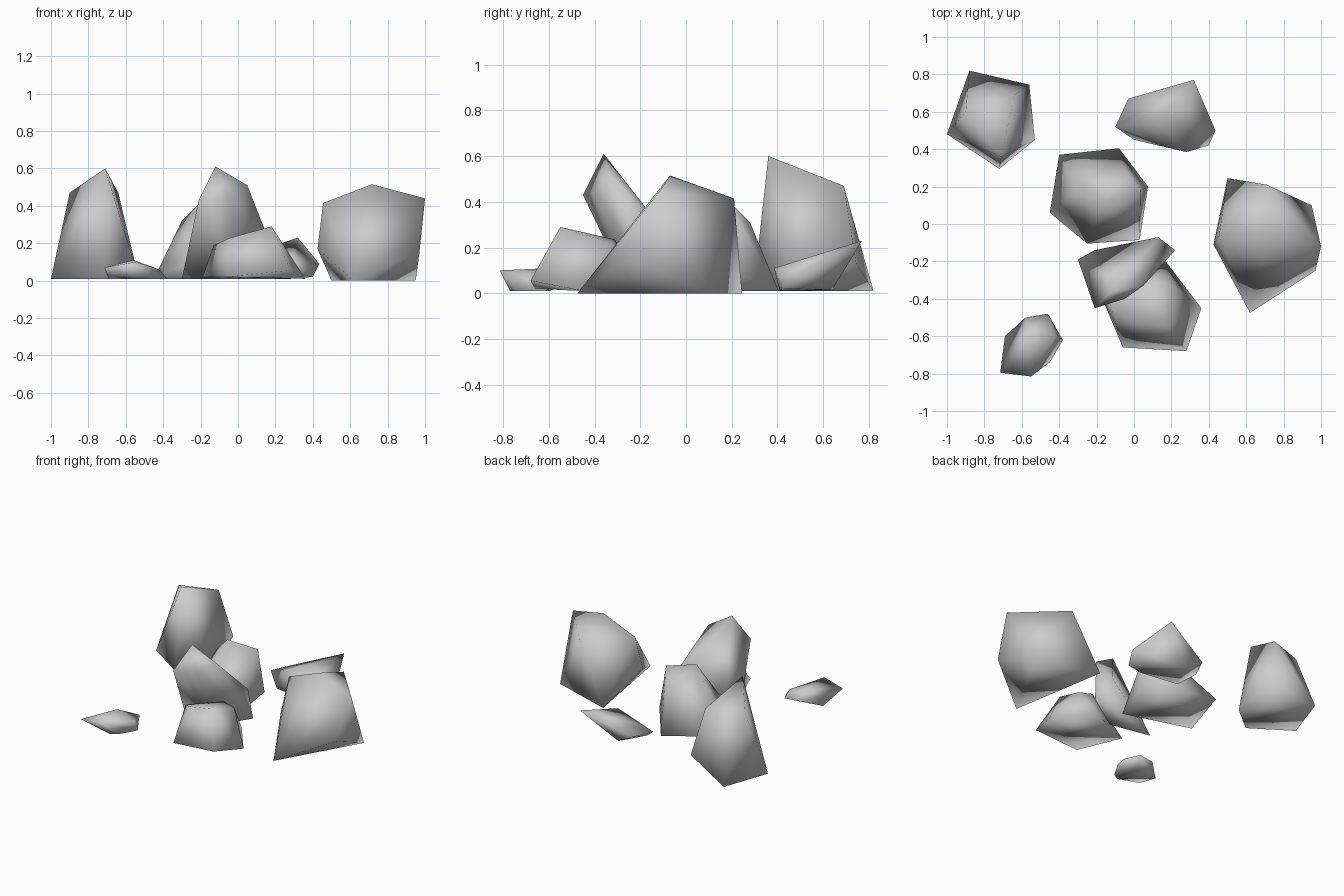
import bpy, bmesh

if "Cube" in bpy.data.objects:
    bpy.data.objects.remove(bpy.data.objects["Cube"])

stone = bpy.data.materials.new("grey stone")
stone.diffuse_color = (0.6, 0.6, 0.6, 1)
stone.use_nodes = True
stone.node_tree.nodes["Principled BSDF"].inputs["Base Color"].default_value = stone.diffuse_color


def rock(name, base, crown):
    """Chipped boulder: convex hull around its ground corners and upper corners."""
    bm = bmesh.new()
    for p in base + crown:
        bm.verts.new(p if len(p) == 3 else (*p, 0.01))
    hull = bmesh.ops.convex_hull(bm, input=bm.verts)
    loose = {v for v in hull["geom_interior"] + hull["geom_unused"]
             if isinstance(v, bmesh.types.BMVert) and not v.link_faces}
    bmesh.ops.delete(bm, geom=list(loose), context="VERTS")
    bmesh.ops.dissolve_limit(bm, angle_limit=0.03, verts=bm.verts, edges=bm.edges)
    bmesh.ops.recalc_face_normals(bm, faces=bm.faces)
    for f in bm.faces:
        f.smooth = True
    mesh = bpy.data.meshes.new(name)
    bm.to_mesh(mesh)
    bm.free()
    mesh.materials.append(stone)
    ob = bpy.data.objects.new(name, mesh)
    bpy.context.collection.objects.link(ob)


# Tall rock at the back left
rock("back_left_rock",
     [(-1, .48), (-.88, .82), (-.53, .45), (-.72, .295)],
     [(-.71, .36, .6), (-.9, .6, .47), (-.64, .69, .47), (-.56, .745, .13)])

# Blocky rock in the middle
rock("middle_rock",
     [(-.45, .06), (-.08, .405), (.03, -.085)],
     [(-.4, .37, .08), (.075, .2, .1), (-.25, -.105, .1),
      (-.17, .12, .45), (.035, .18, .41), (-.05, .28, .31), (-.3, .18, .32)])

# Thin slab leaning forward over the front rock
rock("leaning_slab",
     [(-.3, -.19), (-.21, -.14), (0, -.25)],
     [(.13, -.07, .24), (.22, -.14, .075), (-.21, -.45, .43), (-.12, -.36, .61),
      (.05, -.33, .51), (-.05, -.4, .44)])

# Wide rock at the front
rock("front_rock",
     [(-.06, -.66, .02), (.36, -.45), (.17, -.2, .02), (-.19, -.35, .02)],
     [(.28, -.68, .055), (.18, -.55, .29), (-.04, -.5, .23), (.1, -.31, .235),
      (.2, -.33, .22), (-.13, -.42, .19)])

# Low wedge at the back right, rising to the rear
rock("back_right_wedge",
     [(0, .45), (.28, .41), (.4, .42, .02), (.1, .64, .015)],
     [(-.1, .52, .09), (.32, .77, .23), (-.03, .67, .09), (.435, .5, .09),
      (.28, .385, .11), (.12, .55, .15)])

# Largest rock on the right, with a ridge across it
rock("right_rock",
     [(.5, .245, 0), (.95, .1, 0), (.62, -.475, 0)],
     [(.97, -.25, .15), (.425, -.11, .17), (.455, -.06, .415), (.715, -.07, .515),
      (1, -.12, .44), (.71, .21, .415)])

# Small flat stone at the front left
rock("small_stone",
     [(-.69, -.6), (-.5, -.77), (-.53, -.6), (-.38, -.62), (-.45, -.74)],
     [(-.715, -.795, .07), (-.55, -.815, .1), (-.56, -.6, .11), (-.58, -.5, .05),
      (-.46, -.48, .05), (-.42, -.6, .06)])
